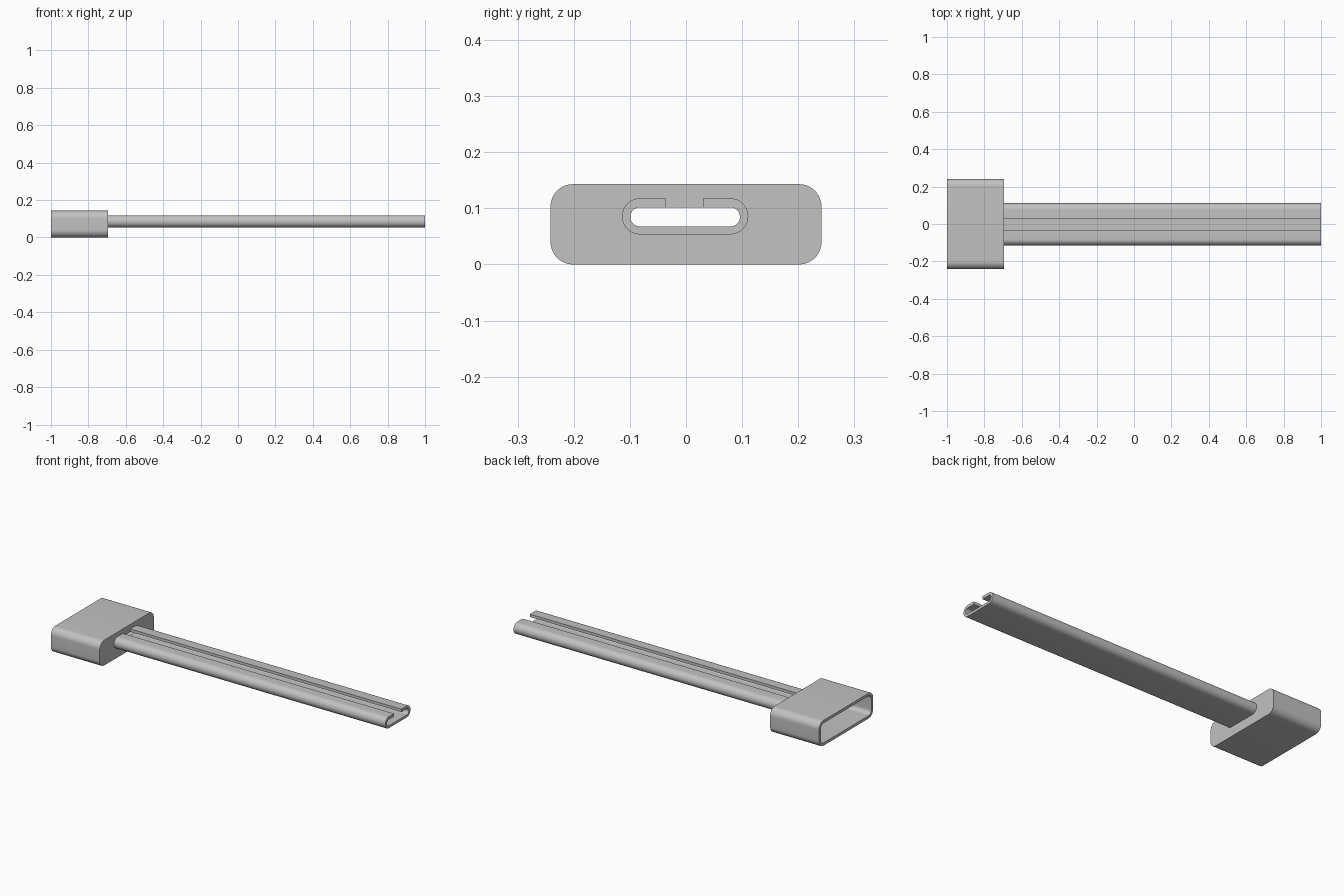
import bpy, bmesh
from math import sin, cos, pi, radians

cube = bpy.data.objects.get("Cube")
if cube:
    bpy.data.objects.remove(cube, do_unlink=True)

grey = bpy.data.materials.new("plain grey")
grey.use_nodes = True
colour = (0.54, 0.54, 0.54, 1)
grey.diffuse_color = colour
grey.node_tree.nodes["Principled BSDF"].inputs["Base Color"].default_value = colour

BACK, WALL, END = -1.0, -0.695, 1.0     # stations along x
THICK = 0.016                           # sheet thickness
STEPS = 12                              # segments per rounded corner


def rounded_rect(y0, y1, z0, z1, r):
    """Clockwise (y, z) outline that starts and ends on the top edge."""
    corners = [(y1 - r, z1 - r), (y1 - r, z0 + r), (y0 + r, z0 + r), (y0 + r, z1 - r)]
    points = []
    for i, (cy, cz) in enumerate(corners):
        for k in range(STEPS + 1):
            a = pi / 2 * (1 - i - k / STEPS)
            points.append((cy + r * cos(a), cz + r * sin(a)))
    return points


def finish(bm, name):
    bmesh.ops.recalc_face_normals(bm, faces=bm.faces[:])
    mesh = bpy.data.meshes.new(name)
    bm.to_mesh(mesh)
    bm.free()
    mesh.materials.append(grey)
    obj = bpy.data.objects.new(name, mesh)
    bpy.context.collection.objects.link(obj)
    bpy.ops.object.select_all(action='DESELECT')
    obj.select_set(True)
    bpy.context.view_layer.objects.active = obj
    bpy.ops.object.shade_smooth_by_angle(angle=radians(30))


def add_ring(bm, x, outline):
    return [bm.verts.new((x, y, z)) for y, z in outline]


def bridge(bm, a, b):
    n = len(a)
    for i in range(n):
        j = (i + 1) % n
        bm.faces.new((a[i], a[j], b[j], b[i]))


# Tube outlines, shared with the opening in the housing wall
tube_outer = rounded_rect(-0.114, 0.111, 0.0535, 0.1178, 0.032)
tube_inner = rounded_rect(-0.099, 0.096, 0.0678, 0.1016, 0.0165)

# Housing: open box with a slot through its end wall
shell = rounded_rect(-0.2415, 0.2415, 0, 0.143, 0.04)
cavity = rounded_rect(-0.2415 + THICK, 0.2415 - THICK, THICK, 0.143 - THICK, 0.04 - THICK)
bm = bmesh.new()
rings = [add_ring(bm, x, outline) for x, outline in (
    (BACK, shell), (WALL, shell), (WALL, tube_inner),
    (WALL - THICK, tube_inner), (WALL - THICK, cavity), (BACK, cavity))]
for i, ring in enumerate(rings):
    bridge(bm, ring, rings[(i + 1) % len(rings)])
finish(bm, "housing")

# Rail: flattened tube with a slit along the top
slit_left, slit_right = -0.0355, 0.0305
top, under = tube_outer[0][1], tube_inner[0][1]
section = ([(slit_right, top)] + tube_outer + [(slit_left, top), (slit_left, under)]
           + tube_inner[::-1] + [(slit_right, under)])
bm = bmesh.new()
start, stop = add_ring(bm, WALL, section), add_ring(bm, END, section)
bridge(bm, start, stop)
bm.faces.new(start)
bm.faces.new(stop)
finish(bm, "slotted_rail")
